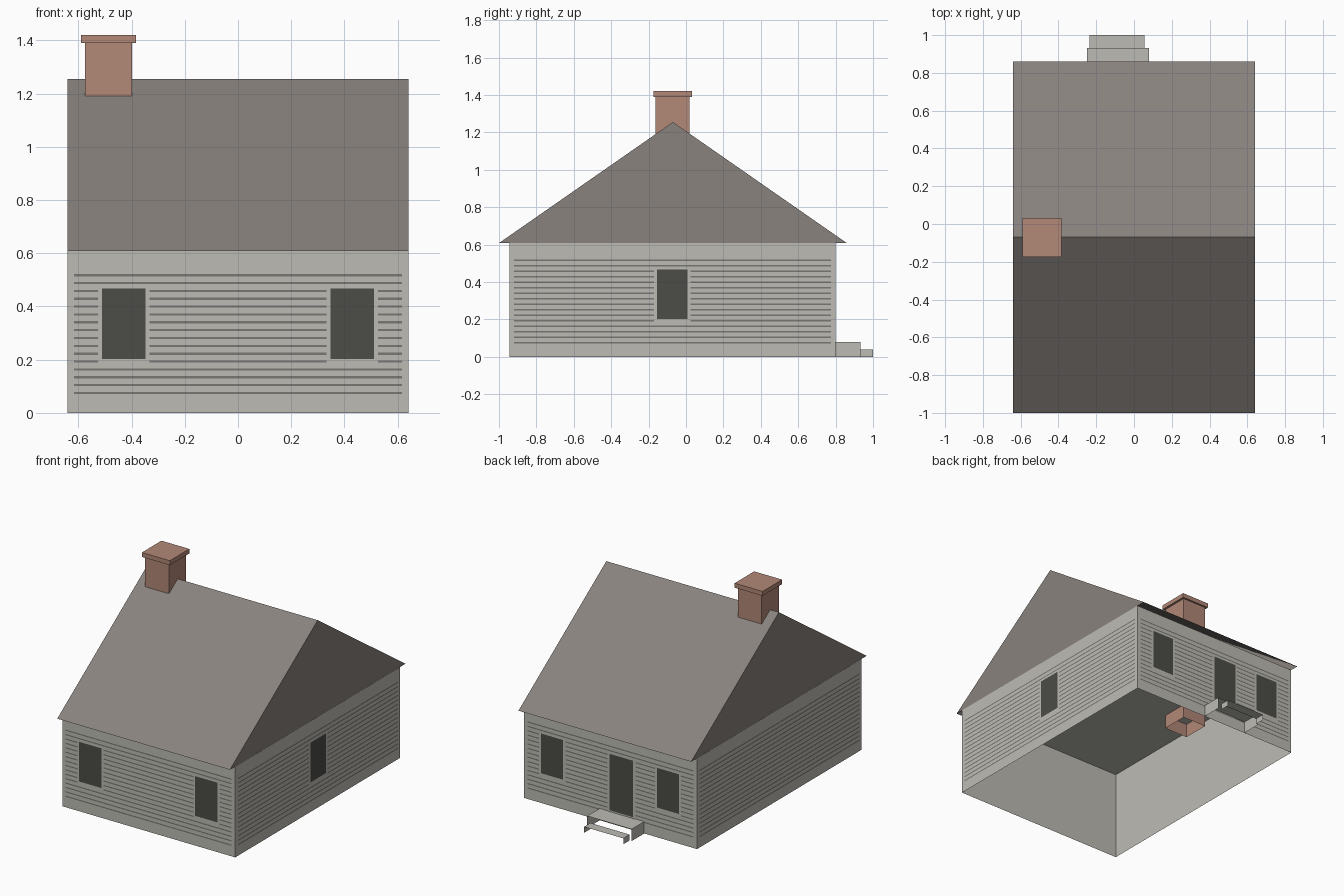
import bpy, bmesh
from math import radians
from mathutils import Matrix, Vector

cube = bpy.data.objects.get("Cube")
if cube:
    bpy.data.objects.remove(cube, do_unlink=True)


def material(name, r, g, b):
    lin = [((c / 255 + 0.055) / 1.055) ** 2.4 for c in (r, g, b)] + [1.0]
    m = bpy.data.materials.new(name)
    m.use_nodes = True
    m.diffuse_color = lin
    m.node_tree.nodes["Principled BSDF"].inputs["Base Color"].default_value = lin
    return m


SIDING = material("pale grey siding", 188, 187, 180)
GROOVE = material("dark siding line", 120, 119, 114)
ROOF = material("brown grey roof", 136, 130, 125)
BRICK = material("brick", 178, 136, 119)
GLASS = material("dark opening", 76, 77, 71)

HALF_X, HALF_Y, MID_Y, EAVE, RIDGE = 0.641, 0.872, -0.073, 0.608, 1.255
UP, DOWN, BACK, FRONT = (0, 0, 1), (0, 0, -1), (0, 1, 0), (0, -1, 0)


def finish(name, bm, mat, matrix=None):
    mesh = bpy.data.meshes.new(name)
    bm.to_mesh(mesh)
    bm.free()
    mesh.materials.append(mat)
    ob = bpy.data.objects.new(name, mesh)
    if matrix:
        ob.matrix_world = matrix
    bpy.context.collection.objects.link(ob)


def box(name, mat, lo, hi, skip=()):
    """Make a box, leaving out the sides whose outward normals are in skip."""
    lo, hi = Vector(lo), Vector(hi)
    mat4 = Matrix.Translation((lo + hi) / 2) @ Matrix.Diagonal((*(hi - lo), 1))
    bm = bmesh.new()
    bmesh.ops.create_cube(bm, size=1, matrix=mat4)
    bm.normal_update()
    drop = [f for f in bm.faces if any(f.normal.dot(Vector(n)) > 0.9 for n in skip)]
    bmesh.ops.delete(bm, geom=drop, context="FACES")
    finish(name, bm, mat)


def plates(name, mat, matrix, depth, rects):
    """Thin outward-facing sheets on a wall, each given as u0, u1, z0, z1."""
    bm = bmesh.new()
    for u0, u1, z0, z1 in rects:
        corners = ((u0, z0), (u1, z0), (u1, z1), (u0, z1))
        bm.faces.new([bm.verts.new((u, -depth, z)) for u, z in corners])
    finish(name, bm, mat, matrix)


# Hollow wall shell with a ceiling, open at the bottom
box("walls_and_ceiling", SIDING, (-HALF_X, MID_Y - HALF_Y, 0),
    (HALF_X, MID_Y + HALF_Y, EAVE), (DOWN,))

# Gabled roof sheet with overhanging eaves, open underneath
bm = bmesh.new()
ends = []
for x in (-0.64, 0.64):
    ends.append([bm.verts.new(p) for p in ((x, -1, EAVE), (x, -0.07, RIDGE), (x, 0.86, EAVE))])
    bm.faces.new(ends[-1])
for i in range(2):
    bm.faces.new((ends[0][i], ends[0][i + 1], ends[1][i + 1], ends[1][i]))
bmesh.ops.recalc_face_normals(bm, faces=bm.faces)
finish("roof", bm, ROOF)

# Siding panel and board lines on each wall; local -y points outward
WALLS = {}
for name, angle, half_len, out in (("front", 0, HALF_X, HALF_Y), ("left", 90, HALF_Y, HALF_X),
                                   ("back", 180, HALF_X, HALF_Y), ("right", -90, HALF_Y, HALF_X)):
    m = (Matrix.Translation((0, MID_Y, 0)) @ Matrix.Rotation(radians(angle), 4, "Z")
         @ Matrix.Translation((0, -out, 0)))
    WALLS[name] = m
    u = half_len - 0.025
    plates(name + "_siding_panel", SIDING, m, 0.001, [(-u, u, 0.045, 0.56)])
    heights = [0.075 + i * 0.0295 for i in range(16)]
    plates(name + "_board_lines", GROOVE, m, 0.002,
           [(-u, u, z - 0.004, z + 0.004) for z in heights])


# Framed openings
def opening(name, wall, u, half_w, z0, z1, trim=0.015):
    plates(name + "_frame", SIDING, WALLS[wall], 0.004, [(u - half_w, u + half_w, z0, z1)])
    plates(name + "_pane", GLASS, WALLS[wall], 0.005,
           [(u - half_w + trim, u + half_w - trim, z0 + trim, z1 - trim)])


for wall in ("front", "back"):
    for label, u in (("a", -0.43), ("b", 0.43)):
        opening(f"{wall}_window_{label}", wall, u, 0.097, 0.187, 0.483)
opening("left_window", "left", 0, 0.097, 0.187, 0.483)
opening("back_door", "back", 0.083, 0.103, 0.075, 0.483)

# Back steps: treads with side panels, open risers
box("upper_step", SIDING, (-0.25, 0.8, 0), (0.08, 0.933, 0.08), (DOWN, BACK, FRONT))
box("lower_step", SIDING, (-0.235, 0.933, 0), (0.055, 1.0, 0.04), (DOWN, BACK, FRONT))

# Chimney reaching down through the ceiling, with a cap
box("chimney", BRICK, (-0.575, -0.163, 0.515), (-0.398, 0.02, 1.395), (UP, DOWN))
box("chimney_cap", BRICK, (-0.59, -0.175, 1.39), (-0.383, 0.032, 1.42))
